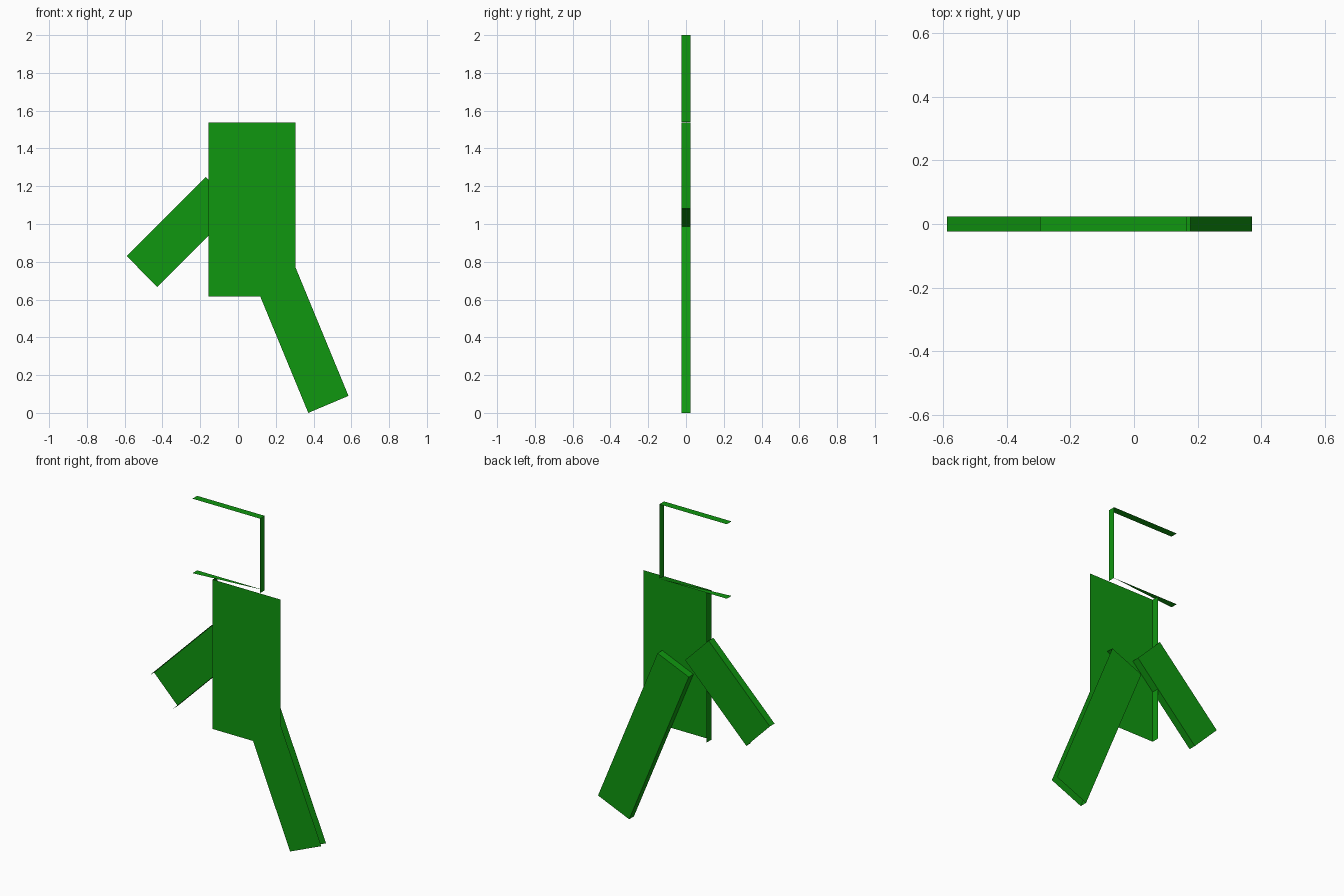
import bpy

if "Cube" in bpy.data.objects:
    bpy.data.objects.remove(bpy.data.objects["Cube"])

HALF = 0.023  # half thickness of every panel

green = bpy.data.materials.new("green")
green.diffuse_color = (0.005, 0.31, 0.005, 1.0)
green.use_nodes = True
green.node_tree.nodes["Principled BSDF"].inputs["Base Color"].default_value = green.diffuse_color


def open_box(name, corners, front=False, back=False, sides=(), half_sides=()):
    """Thin box over four x-z corners, keeping only the listed walls.
    Side i joins corner i to the next one; a half side is one triangle."""
    n = len(corners)
    verts = [(x, -HALF, z) for x, z in corners] + [(x, HALF, z) for x, z in corners]
    faces = []
    if front:
        faces.append(tuple(range(n)))
    if back:
        faces.append(tuple(reversed(range(n, 2 * n))))
    for i in sides:
        j = (i + 1) % n
        faces.append((j, i, i + n, j + n))
    for i in half_sides:
        j = (i + 1) % n
        faces.append((i, i + n, j + n))
    mesh = bpy.data.meshes.new(name)
    mesh.from_pydata(verts, [], faces)
    mesh.materials.append(green)
    mesh.update()
    obj = bpy.data.objects.new(name, mesh)
    bpy.context.collection.objects.link(obj)
    return obj


def rectangle(x0, z0, x1, z1):
    # bottom left, bottom right, top right, top left
    return [(x0, z0), (x1, z0), (x1, z1), (x0, z1)]


# Head frame: right and top walls, half of the bottom wall
open_box("head", rectangle(-0.295, 1.54, 0.166, 2.0), sides=(1, 2), half_sides=(0,))

# Torso: front panel and left wall
open_box("torso", rectangle(-0.157, 0.615, 0.305, 1.538), front=True, sides=(3,))

# Arm: back panel with lower and upper walls
open_box("arm", [(-0.428, 0.667), (-0.01, 1.085), (-0.171, 1.248), (-0.589, 0.83)],
         back=True, sides=(0, 2))

# Leg: front and back panels, top end and left wall
open_box("leg", [(0.372, 0.0), (0.585, 0.09), (0.178, 1.077), (-0.035, 0.987)],
         front=True, back=True, sides=(2, 3))
